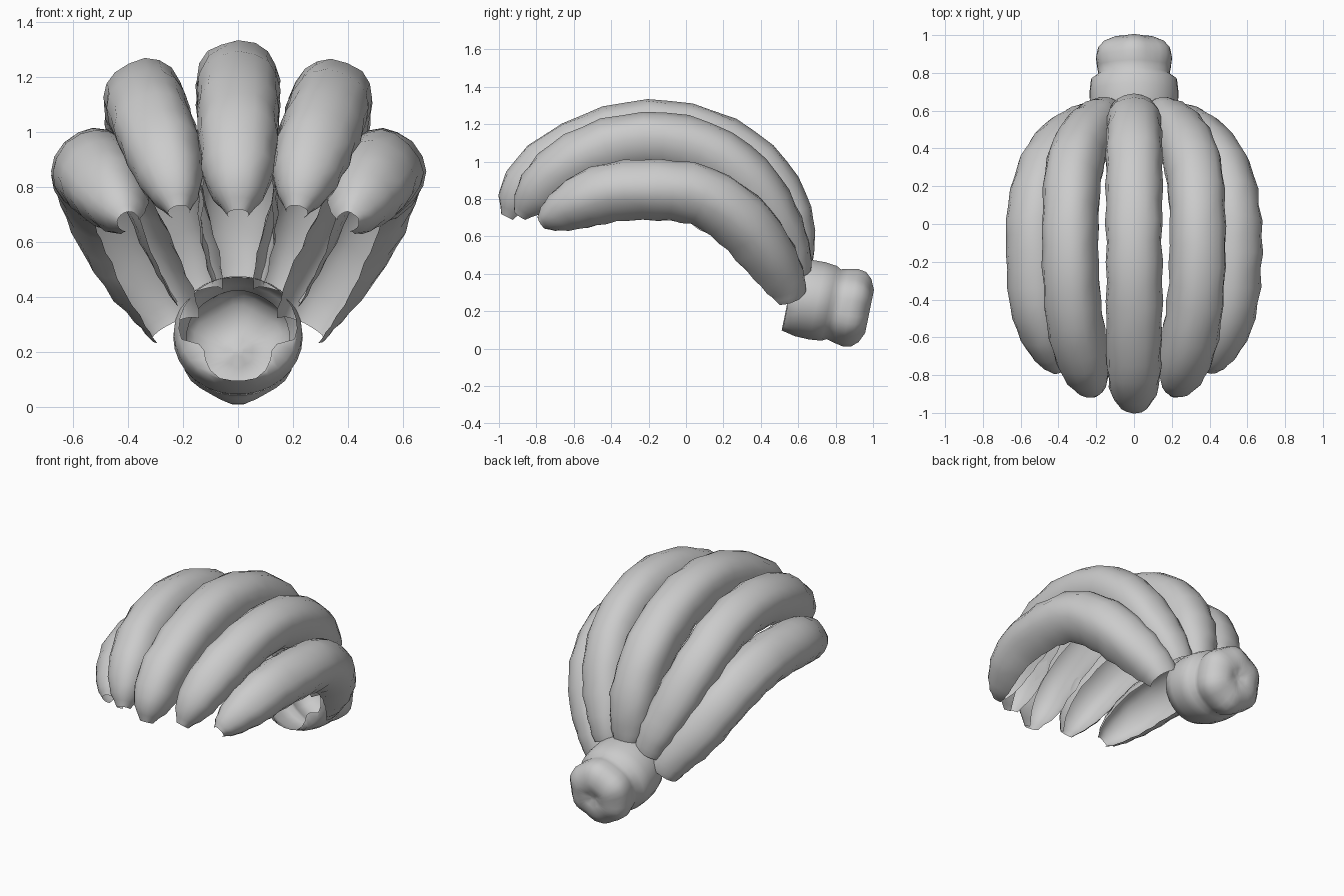
import bpy, bmesh, math, random
from mathutils import Vector

if "Cube" in bpy.data.objects:
    bpy.data.objects.remove(bpy.data.objects["Cube"])

random.seed(4)
grey = bpy.data.materials.new("plain grey")
grey.diffuse_color = (0.6, 0.6, 0.6, 1)
grey.use_nodes = True
grey.node_tree.nodes["Principled BSDF"].inputs["Base Color"].default_value = grey.diffuse_color
HUB = Vector((0, -0.15, 0.35))  # middle of the fan, shells open towards it


def finish(bm, name):
    bmesh.ops.recalc_face_normals(bm, faces=bm.faces)
    me = bpy.data.meshes.new(name)
    bm.to_mesh(me)
    bm.free()
    me.materials.append(grey)
    ob = bpy.data.objects.new(name, me)
    bpy.context.collection.objects.link(ob)
    for p in me.polygons:
        p.use_smooth = True
    return ob


def bridge(bm, rings, closed=True):
    n = len(rings[0])
    for a, b in zip(rings, rings[1:]):
        for i in range(n if closed else n - 1):
            j = (i + 1) % n
            bm.faces.new((a[i], a[j], b[j], b[i]))


def spline(pts, steps):
    """Smooth curve through (x, y, z, radius) points."""
    p = [Vector(q) for q in pts]
    p = [2 * p[0] - p[1]] + p + [2 * p[-1] - p[-2]]
    out = []
    for k in range(1, len(p) - 2):
        a, b, c, d = p[k - 1:k + 3]
        for s in range(steps):
            t = s / steps
            out.append(0.5 * (2 * b + (c - a) * t + (2 * a - 5 * b + 4 * c - d) * t * t
                              + (3 * b - a - 3 * c + d) * t ** 3))
    return out + [p[-2]]


def soft_square(v):
    return math.copysign(abs(v) ** 0.88, v)


def banana(name, pts, side_sign=1, sides=12):
    """Peel-like shell, open along its underside."""
    path = spline([(x * side_sign, y, z, r) for x, y, z, r in pts], 3)
    last = len(path) - 1
    bm = bmesh.new()
    rings = []
    for k, q in enumerate(path):
        c = Vector(q[:3])
        tangent = (Vector(path[min(k + 1, last)][:3])
                   - Vector(path[max(k - 1, 0)][:3])).normalized()
        out = c - HUB
        up = (out - tangent * out.dot(tangent)).normalized()
        lateral = tangent.cross(up)
        # the wrap narrows where the shell joins the stem
        half = math.radians(128 - 30 * max(0, k / last - 0.7) / 0.3)
        r = q[3] * (1 + 0.02 * (-1) ** k)
        ring = []
        for i in range(sides + 1):
            a = half * (2 * i / sides - 1)
            m = r * (1 + random.uniform(-0.025, 0.025))
            ring.append(bm.verts.new(c + lateral * soft_square(math.sin(a)) * m * 0.95
                                     + up * soft_square(math.cos(a)) * m))
        rings.append(ring)
    bridge(bm, rings, closed=False)
    return finish(bm, name)


# Five fanned bananas, tip to root: x, y, z, radius
middle = [(0, -0.95, 0.70, 0.04), (0, -0.89, 0.81, 0.12), (0, -0.75, 0.965, 0.152),
          (0, -0.5, 1.105, 0.157), (0, -0.2, 1.17, 0.157), (0, 0.1, 1.125, 0.157),
          (0, 0.36, 0.97, 0.157), (0, 0.5, 0.77, 0.153), (0, 0.55, 0.6, 0.14),
          (0, 0.585, 0.45, 0.1)]
inner = [(0.215, -0.885, 0.71, 0.04), (0.235, -0.82, 0.80, 0.107), (0.27, -0.7, 0.92, 0.145),
         (0.315, -0.5, 1.045, 0.152), (0.335, -0.22, 1.11, 0.152), (0.335, 0.08, 1.065, 0.152),
         (0.31, 0.32, 0.905, 0.152), (0.25, 0.46, 0.7, 0.145), (0.185, 0.54, 0.53, 0.125),
         (0.14, 0.58, 0.40, 0.095)]
outer = [(0.40, -0.77, 0.675, 0.04), (0.42, -0.71, 0.71, 0.09), (0.46, -0.58, 0.775, 0.138),
         (0.50, -0.4, 0.835, 0.157), (0.515, -0.15, 0.85, 0.16), (0.505, 0.08, 0.815, 0.16),
         (0.455, 0.28, 0.69, 0.16), (0.365, 0.42, 0.52, 0.152), (0.27, 0.51, 0.37, 0.125),
         (0.225, 0.545, 0.28, 0.1)]
banana("middle_banana", middle)
for s, tag in ((1, "right"), (-1, "left")):
    banana("inner_banana_" + tag, inner, s)
    banana("outer_banana_" + tag, outer, s)

# Hollow stem: collar open to the front, waist, then a lobed knob
# distance along axis, radius, lobe depth
profile = [(0.0, 0.195, 0), (0.07, 0.21, 0), (0.15, 0.212, 0), (0.215, 0.205, 0),
           (0.24, 0.19, 0.01), (0.28, 0.199, 0.02), (0.33, 0.207, 0.03), (0.375, 0.198, 0.04),
           (0.41, 0.165, 0.06), (0.435, 0.11, 0.09), (0.43, 0.055, 0.08), (0.415, 0.02, 0)]
axis = Vector((0, 0.98, -0.2))
up = Vector((0, 0.2, 0.98))
start = Vector((0, 0.555, 0.285))
bm = bmesh.new()
rings = []
n = 30
for d, r, lobe in profile:
    wide = 1.11 if d < 0.23 else 1.0
    ring = []
    for i in range(n):
        a = math.tau * i / n
        rr = r * (1 - lobe * math.cos(6 * a))
        ring.append(bm.verts.new(start + axis * d + up * math.sin(a) * rr
                                 + Vector((math.cos(a) * rr * wide, 0, 0))))
    rings.append(ring)
bridge(bm, rings)
bm.faces.new(rings[-1])
# torn lip: the lower corners of the rim fold inwards
lip = []
for i, v in enumerate(rings[0]):
    off = abs(math.tau * i / n - 1.5 * math.pi) - 1.08
    fold = max(0.0, 1 - abs(off) / (0.3 if off > 0 else 0.7))
    lip.append(bm.verts.new(v.co.lerp(start, 0.01 + 0.36 * fold) - axis * 0.005))
bridge(bm, [rings[0], lip])
finish(bm, "stem")
